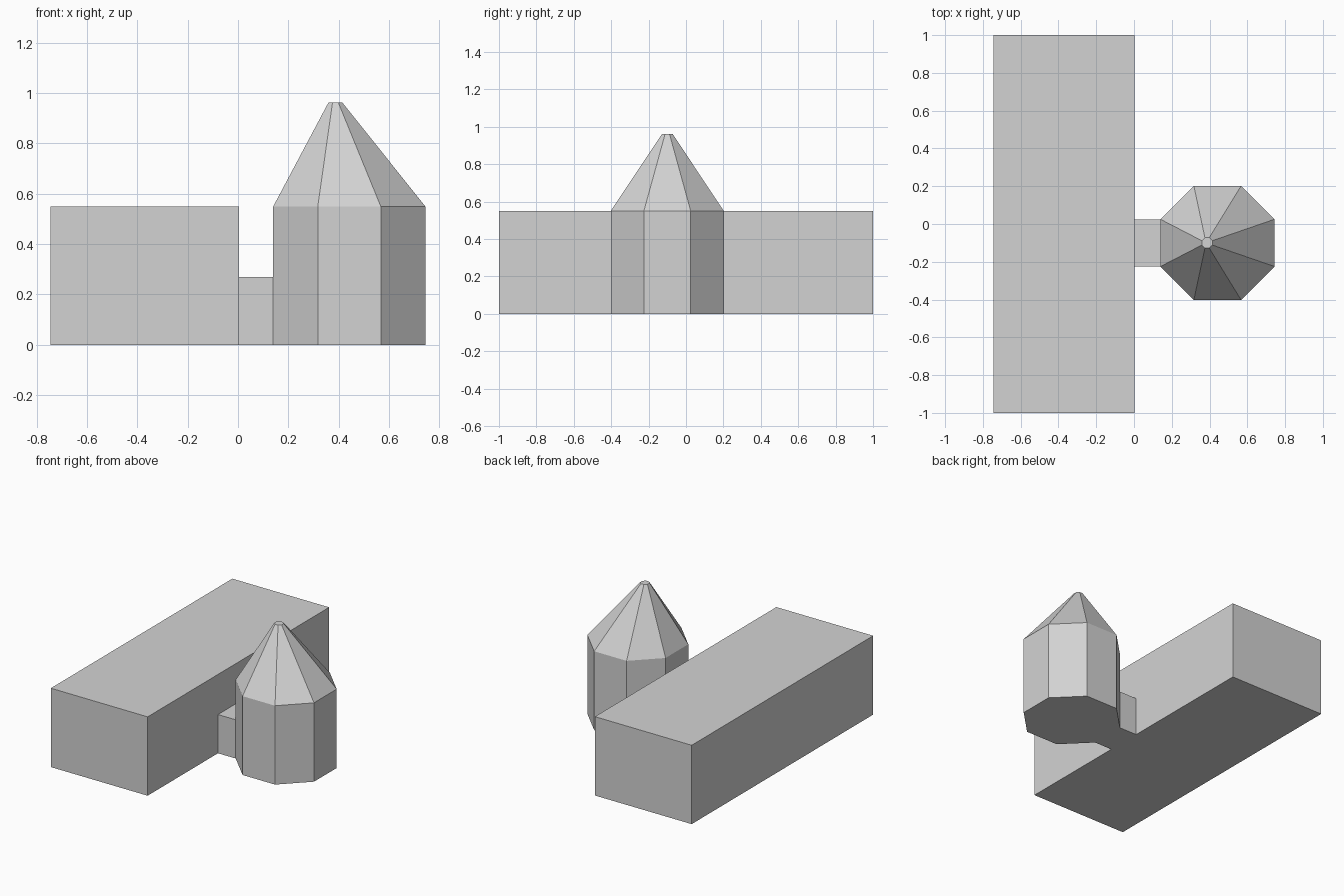
import bpy
import bmesh
import math

cube = bpy.data.objects.get("Cube")
if cube:
    bpy.data.objects.remove(cube, do_unlink=True)

grey = bpy.data.materials.new("plain_grey")
grey.use_nodes = True
colour = (0.65, 0.65, 0.65, 1)
grey.diffuse_color = colour
grey.node_tree.nodes["Principled BSDF"].inputs["Base Color"].default_value = colour


def finish(name, bm):
    bmesh.ops.recalc_face_normals(bm, faces=bm.faces)
    mesh = bpy.data.meshes.new(name)
    bm.to_mesh(mesh)
    bm.free()
    mesh.materials.append(grey)
    bpy.context.collection.objects.link(bpy.data.objects.new(name, mesh))


def loft(name, rings):
    """Join stacked rings of points with walls and cap both ends."""
    bm = bmesh.new()
    loops = [[bm.verts.new(p) for p in ring] for ring in rings]
    for low, high in zip(loops, loops[1:]):
        for i in range(len(low)):
            j = (i + 1) % len(low)
            bm.faces.new((low[i], low[j], high[j], high[i]))
    bm.faces.new(loops[0])
    bm.faces.new(loops[-1])
    finish(name, bm)


def box(name, x0, x1, y0, y1, height):
    corners = [(x0, y0), (x1, y0), (x1, y1), (x0, y1)]
    loft(name, [[(x, y, z) for x, y in corners] for z in (0, height)])


def octagon(x, y, z, apothem):
    r = apothem / math.cos(math.pi / 8)
    angles = [(i + 0.5) * math.pi / 4 for i in range(8)]
    return [(x + r * math.cos(a), y + r * math.sin(a), z) for a in angles]


EAVE = 0.55
TOWER_X, TOWER_Y, HALF = 0.442, -0.1, 0.302

# Long hall and the low passage that joins it to the tower
box("long_hall", -0.744, 0.003, -1, 1, EAVE)
box("passage", 0.003, TOWER_X - HALF, TOWER_Y - 0.125, TOWER_Y + 0.125, 0.27)

# Eight-sided tower with a roof whose tip leans towards the hall
loft("tower_with_roof", [
    octagon(TOWER_X, TOWER_Y, 0, HALF),
    octagon(TOWER_X, TOWER_Y, EAVE, HALF),
    octagon(0.387, TOWER_Y, 0.962, 0.028),
])
